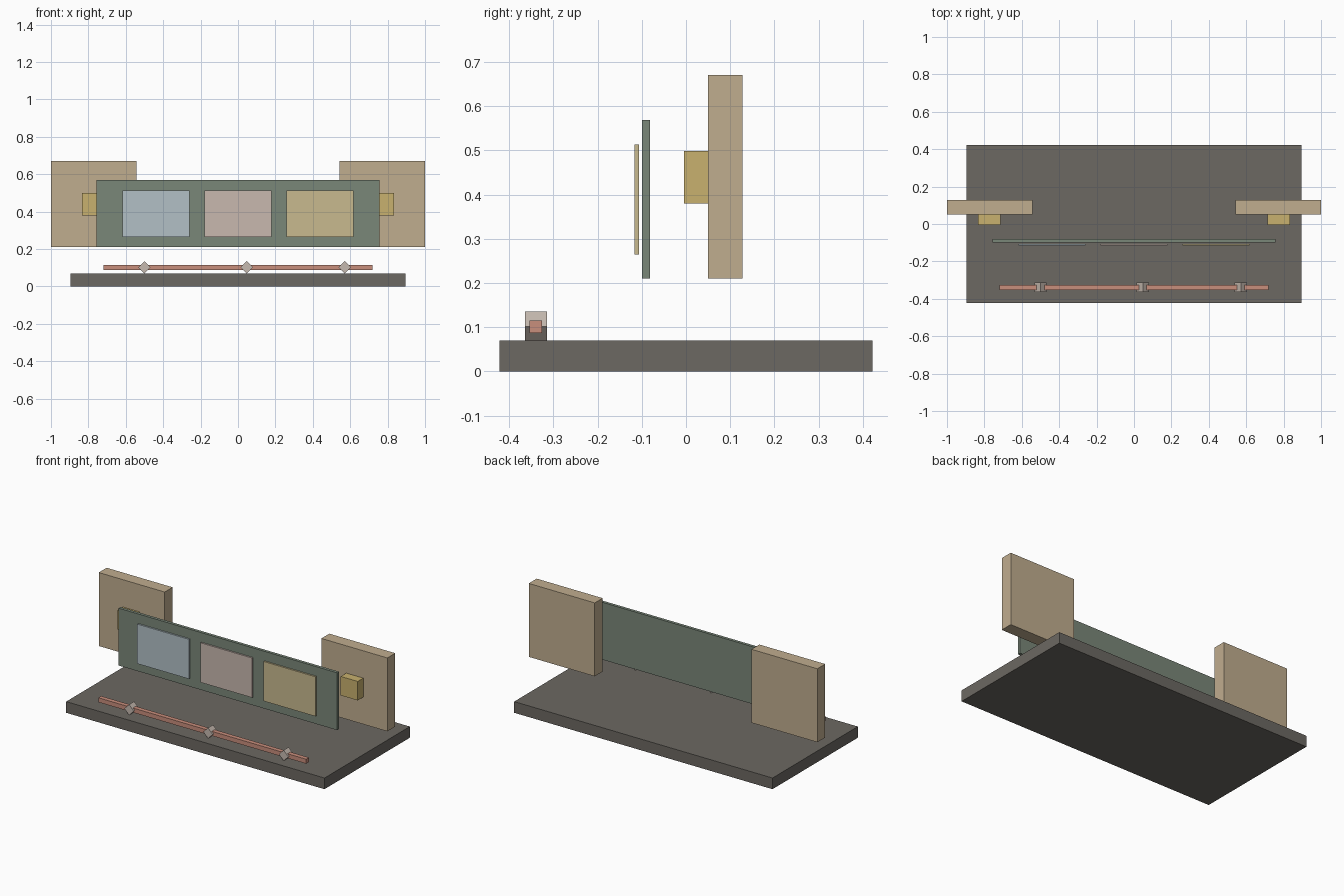
import bpy
from math import radians

if "Cube" in bpy.data.objects:
    bpy.data.objects.remove(bpy.data.objects["Cube"], do_unlink=True)


def material(name, r, g, b):
    """Flat colour given as 0-255 sRGB, stored as linear."""
    def lin(c):
        c /= 255
        return c / 12.92 if c <= 0.04045 else ((c + 0.055) / 1.055) ** 2.4
    color = (lin(r), lin(g), lin(b), 1)
    mat = bpy.data.materials.new(name)
    mat.use_nodes = True
    mat.diffuse_color = color
    bsdf = mat.node_tree.nodes["Principled BSDF"]
    bsdf.inputs["Base Color"].default_value = color
    bsdf.inputs["Roughness"].default_value = 0.8
    return mat


def box(name, mat, x, y, z, tilt=0):
    """Box from (min, max) ranges, optionally turned about the y axis."""
    ranges = (x, y, z)
    bpy.ops.mesh.primitive_cube_add(size=1, location=[(a + b) / 2 for a, b in ranges])
    obj = bpy.context.object
    obj.name = name
    obj.scale = [b - a for a, b in ranges]
    obj.rotation_euler.y = radians(tilt)
    obj.data.materials.append(mat)
    return obj


charcoal = material("charcoal", 108, 104, 98)
sand = material("sand", 192, 173, 143)
ochre = material("ochre", 200, 177, 110)
green = material("sage green", 122, 135, 121)
blue = material("pale blue", 178, 192, 198)
pink = material("pale pink", 200, 184, 175)
cream = material("pale yellow", 200, 186, 143)
copper = material("copper", 200, 142, 124)
stone = material("light stone", 198, 186, 176)

# Base slab
box("base_slab", charcoal, (-0.895, 0.895), (-0.422, 0.422), (0, 0.07))

# End blocks with their mounting pegs
for side, s in (("left", 1), ("right", -1)):
    box(side + "_end_block", sand, sorted((s * 0.543, s * 1.0)), (0.05, 0.128), (0.21, 0.67))
    box(side + "_peg", ochre, sorted((s * 0.715, s * 0.833)), (-0.005, 0.05), (0.38, 0.499))

# Long board with three panels standing just in front of it
box("board", green, (-0.757, 0.757), (-0.1, -0.081), (0.21, 0.569))
for name, mat, cx in (("right_panel", blue, -0.438), ("middle_panel", pink, 0),
                      ("left_panel", cream, 0.438)):
    box(name, mat, (cx - 0.179, cx + 0.179), (-0.116, -0.106), (0.265, 0.513))

# Rail along the front edge with diamond markers
box("rail", copper, (-0.72, 0.72), (-0.354, -0.326), (0.087, 0.115))
half = 0.0235
for i, cx in enumerate((-0.5, 0.047, 0.571)):
    box(f"rail_marker_{i + 1}", stone, (cx - half, cx + half), (-0.364, -0.314),
        (0.102 - half, 0.102 + half), tilt=45)
